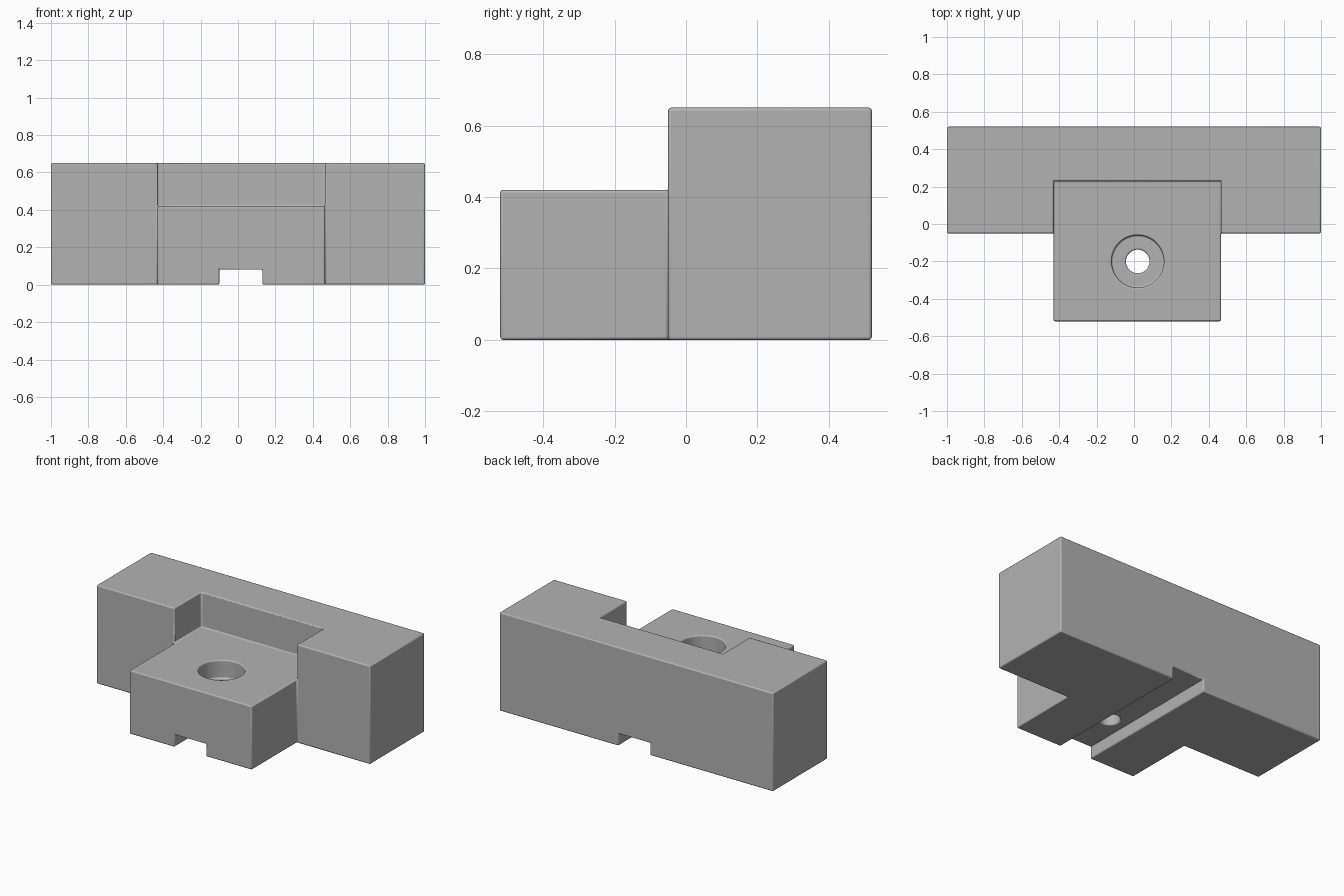
import bpy
import bmesh
import math
from mathutils import Matrix, Vector

cube = bpy.data.objects.get("Cube")
if cube:
    bpy.data.objects.remove(cube, do_unlink=True)

# Single grey finish
grey = bpy.data.materials.new("plain grey")
grey.use_nodes = True
colour = (0.45, 0.45, 0.45, 1)
grey.diffuse_color = colour
grey.node_tree.nodes["Principled BSDF"].inputs["Base Color"].default_value = colour


def add_object(name, bm):
    mesh = bpy.data.meshes.new(name)
    bm.to_mesh(mesh)
    bm.free()
    mesh.materials.append(grey)
    obj = bpy.data.objects.new(name, mesh)
    bpy.context.collection.objects.link(obj)
    return obj


def box(name, low, high):
    low, high = Vector(low), Vector(high)
    bm = bmesh.new()
    bmesh.ops.create_cube(bm, size=1)
    bmesh.ops.scale(bm, vec=high - low, verts=bm.verts)
    bmesh.ops.translate(bm, vec=(low + high) / 2, verts=bm.verts)
    return add_object(name, bm)


def drill(name, radius, bottom, top):
    bm = bmesh.new()
    place = Matrix.Translation((0.02, -0.2, (bottom + top) / 2))
    bmesh.ops.create_cone(bm, cap_ends=True, segments=48, radius1=radius,
                          radius2=radius, depth=top - bottom, matrix=place)
    return add_object(name, bm)


def combine(body, tool, operation):
    mod = body.modifiers.new(tool.name, 'BOOLEAN')
    mod.operation = operation
    mod.solver = 'EXACT'
    mod.object = tool
    tool.hide_render = True
    bpy.context.view_layer.objects.active = body
    bpy.ops.object.modifier_apply(modifier=mod.name)
    bpy.data.objects.remove(tool, do_unlink=True)


left, right, pocket_back, seat = 0.465, -0.43, 0.23, 0.42

# Tall rear bar with an open pocket, and the lower front block seated in it
body = box("clamp_body", (-1, -0.05, 0), (1, 0.52, 0.65))
combine(body, box("pocket", (right, -0.3, seat), (left, pocket_back, 1)), 'DIFFERENCE')
combine(body, box("front_block", (right, -0.52, 0), (left, 0.1, seat)), 'UNION')

# Underside groove running front to back
combine(body, box("groove", (-0.1, -1, -0.2), (0.13, 1, 0.08)), 'DIFFERENCE')

# Counterbored bolt hole
combine(body, drill("counterbore", 0.14, 0.3, 0.8), 'DIFFERENCE')
combine(body, drill("bolt_hole", 0.063, -0.2, 0.8), 'DIFFERENCE')

# Merge coplanar faces so the edges are clean
bm = bmesh.new()
bm.from_mesh(body.data)
bmesh.ops.remove_doubles(bm, verts=bm.verts, dist=0.0001)
bmesh.ops.dissolve_limit(bm, angle_limit=math.radians(1), verts=bm.verts, edges=bm.edges)
bm.to_mesh(body.data)
bm.free()

# Slightly softened edges
bevel = body.modifiers.new("soft_edges", 'BEVEL')
bevel.width = 0.008
bevel.segments = 3
bevel.limit_method = 'ANGLE'
bevel.angle_limit = math.radians(60)

bpy.context.view_layer.objects.active = body
body.select_set(True)
bpy.ops.object.shade_smooth_by_angle(angle=math.radians(35))
